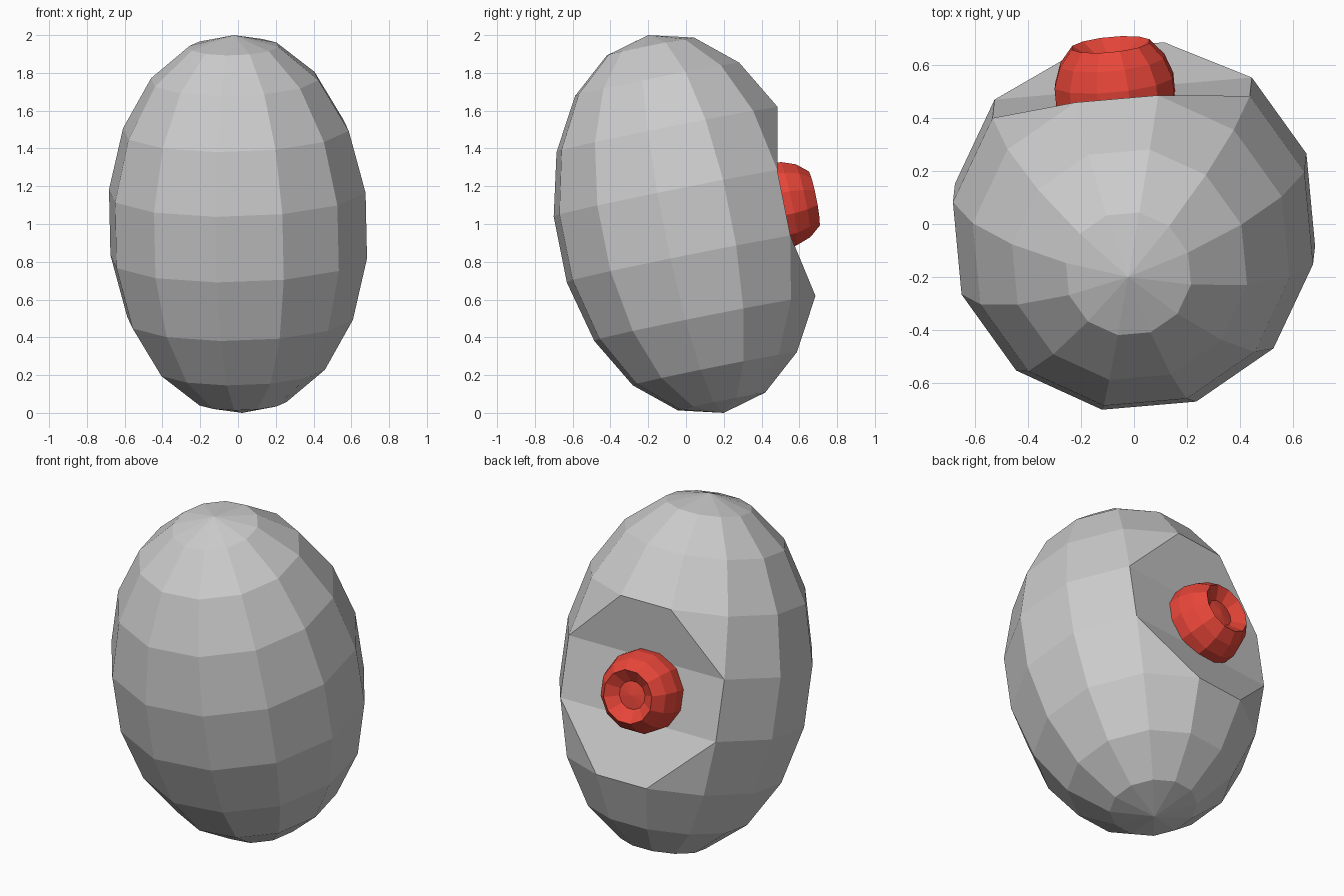
import bpy
import bmesh
from math import sin, cos, pi, radians
from mathutils import Vector, Matrix

if "Cube" in bpy.data.objects:
    bpy.data.objects.remove(bpy.data.objects["Cube"], do_unlink=True)

SEGMENTS, BANDS = 12, 9

# Leaning frame shared by the shell and the nose
lean_z = Vector((-0.022, -0.2, 1)).normalized()
lean_x = Vector((0, 1, 0)).cross(lean_z).normalized()
lean_y = lean_z.cross(lean_x)
lean = Matrix((lean_x, lean_y, lean_z)).transposed().to_4x4()
lean.translation = (0, 0, 1)


def material(name, color):
    mat = bpy.data.materials.new(name)
    mat.use_nodes = True
    mat.diffuse_color = (*color, 1)
    mat.node_tree.nodes["Principled BSDF"].inputs["Base Color"].default_value = (*color, 1)
    return mat


def faceted_sphere(bm, radius, half_height, turn):
    """Flat-sided ball around z; returns the top pole, the rings and the bottom pole."""
    top = bm.verts.new((0, 0, half_height))
    bottom = bm.verts.new((0, 0, -half_height))
    rings = []
    for k in range(1, BANDS):
        t = pi * k / BANDS
        rings.append([bm.verts.new((radius * sin(t) * cos(turn + 2 * pi * i / SEGMENTS),
                                    radius * sin(t) * sin(turn + 2 * pi * i / SEGMENTS),
                                    half_height * cos(t))) for i in range(SEGMENTS)])
    for i in range(SEGMENTS):
        j = (i + 1) % SEGMENTS
        bm.faces.new((top, rings[0][i], rings[0][j]))
        bm.faces.new((bottom, rings[-1][j], rings[-1][i]))
        for a, b in zip(rings, rings[1:]):
            bm.faces.new((a[i], b[i], b[j], a[j]))
    return top, rings, bottom


def finish(bm, name, mat, matrix):
    bm.normal_update()
    mesh = bpy.data.meshes.new(name)
    bm.to_mesh(mesh)
    bm.free()
    mesh.materials.append(mat)
    obj = bpy.data.objects.new(name, mesh)
    bpy.context.collection.objects.link(obj)
    mesh.transform(matrix)
    return obj


grey = material("shell grey", (0.6, 0.6, 0.6))
red = material("nose red", (0.8, 0.06, 0.04))

# Egg shell: ring corners at the back are removed and bridged by a shallow notch
bm = bmesh.new()
_, rings, _ = faceted_sphere(bm, 0.70, 1.02, radians(-10))
above, upper, lower, below = rings[2:6]
gone = [ring[i] for ring in (upper, lower) for i in (3, 4)]
bmesh.ops.delete(bm, geom=gone, context='VERTS')
bm.faces.new((upper[2], upper[5], lower[5], lower[2])[::-1])
for outer, inner in ((above, upper), (below, lower)):
    bm.faces.new((outer[3], outer[4], inner[5], inner[2]))
    bm.faces.new((outer[2], outer[3], inner[2]))
    bm.faces.new((outer[4], outer[5], inner[5]))
bmesh.ops.recalc_face_normals(bm, faces=bm.faces)
finish(bm, "egg_shell", grey, lean)

# Nose: ball seated in the notch, with its outer cap pushed in to a pit
bm = bmesh.new()
pole, rings, _ = faceted_sphere(bm, 0.235, 0.235, radians(15))
pole.co.z = 0.14
for v in rings[0]:
    v.co.z = 0.13
bmesh.ops.recalc_face_normals(bm, faces=bm.faces)
seat = (Matrix.Rotation(radians(5), 4, 'Z') @ Matrix.Translation((-0.025, 0.515, 0))
        @ Matrix.Rotation(radians(-90), 4, 'X'))
finish(bm, "nose", red, lean @ seat)
